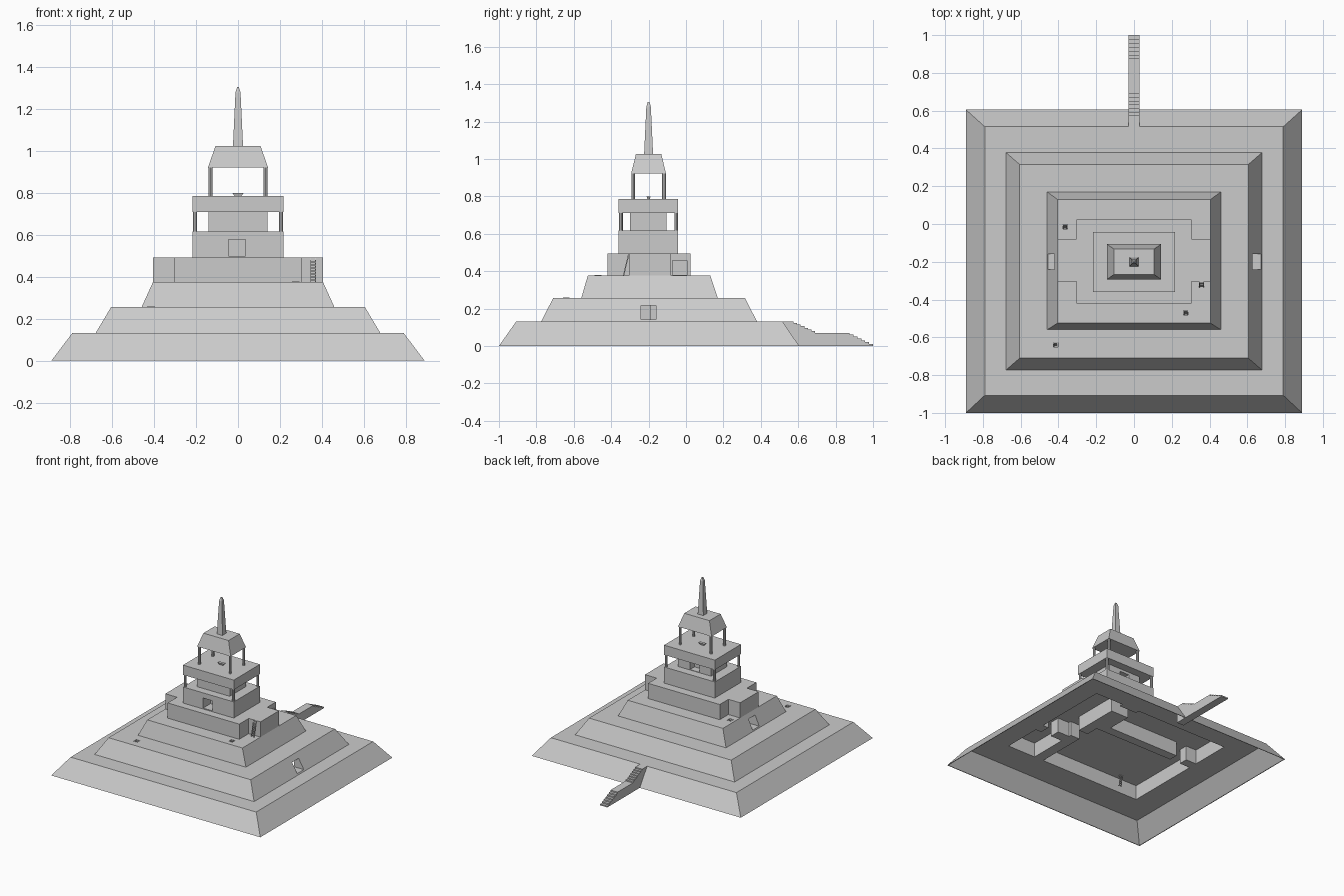
import bpy, bmesh, math
from mathutils import Vector

if "Cube" in bpy.data.objects:
    bpy.data.objects.remove(bpy.data.objects["Cube"])

CY = -0.2  # shared centre of all tiers in y


def make(name, verts, faces):
    me = bpy.data.meshes.new(name)
    me.from_pydata(verts, [], faces)
    bm = bmesh.new()
    bm.from_mesh(me)
    bmesh.ops.recalc_face_normals(bm, faces=bm.faces[:])
    bm.to_mesh(me)
    bm.free()
    ob = bpy.data.objects.new(name, me)
    bpy.context.collection.objects.link(ob)
    return ob


def loft(name, rings):
    """Stack of rectangles (x0, x1, y0, y1, z), capped at both ends."""
    v, f, n = [], [], len(rings)
    for x0, x1, y0, y1, z in rings:
        v += [(x0, y0, z), (x1, y0, z), (x1, y1, z), (x0, y1, z)]
    for k in range(n - 1):
        for i in range(4):
            j = (i + 1) % 4
            f.append((4*k + i, 4*k + j, 4*k + 4 + j, 4*k + 4 + i))
    f += [(3, 2, 1, 0), tuple(range(4*n - 4, 4*n))]
    return make(name, v, f)


def box(name, x0, x1, y0, y1, z0, z1):
    return loft(name, [(x0, x1, y0, y1, z0), (x0, x1, y0, y1, z1)])


def prism(name, pts, lo, hi, place):
    """Extrude a 2D outline between lo and hi; place maps (a, b, t) to xyz."""
    n = len(pts)
    v = [place(a, b, lo) for a, b in pts] + [place(a, b, hi) for a, b in pts]
    f = [(i, (i+1) % n, n + (i+1) % n, n + i) for i in range(n)]
    return make(name, v, f + [tuple(range(n)), tuple(range(n, 2*n))])


def ladder(x, w, foot, head, rungs):
    """Leaning ladder; foot and head are (y, z)."""
    (fy, fz), (hy, hz) = foot, head
    for s in (x - w, x + w - .004):
        prism("ladder_rail", [(fy, fz), (fy + .006, fz), (hy + .006, hz), (hy, hz)],
              s, s + .004, lambda a, b, t: (t, a, b))
    for i in range(rungs):
        k = (i + .7) / (rungs + .4)
        y, z = fy + (hy - fy) * k, fz + (hz - fz) * k
        box("ladder_rung", x - w + .002, x + w - .002, y, y + .006, z - .003, z + .003)


def cut(targets, cutter):
    cutter.hide_render = True
    for t in targets:
        m = t.modifiers.new("cut", 'BOOLEAN')
        m.operation, m.solver, m.object = 'DIFFERENCE', 'EXACT', cutter


# stepped sloping tiers
tier_1 = loft("base_tier", [(-.89, .89, -1, .605, 0), (-.79, .79, -.907, .515, .132)])
tier_2 = loft("second_tier", [(-.68, .68, -.775, .38, .13), (-.605, .605, -.71, .315, .256)])
tier_3 = loft("third_tier", [(-.46, .46, -.56, .17, .255), (-.405, .405, -.525, .13, .376)])

# cross-shaped storey
q = [(.305, -.42), (.305, -.305), (.405, -.305), (.405, -.08), (.305, -.08), (.305, .025)]
cross = prism("cross_storey", q + [(-x, y) for x, y in reversed(q)], .375, .493,
              lambda a, b, t: (a, b, t))

# upper storeys
block = box("upper_storey", -.216, .216, -.36, -.042, .492, .617)
core = box("gallery_core", -.14, .14, -.3, -.105, .616, .711)
slab = box("gallery_roof", -.216, .216, -.36, -.042, .71, .785)
loft("pavilion_roof", [(-.143, .143, -.293, -.107, .922), (-.107, .107, -.268, -.132, 1.025)])
loft("spire", [(-.024, .024, CY-.024, CY+.024, 1.024), (-.012, .012, CY-.012, CY+.012, 1.28),
               (-.004, .004, CY-.004, CY+.004, 1.305)])
loft("roof_basin", [(-.016, .016, CY-.006, CY+.006, .784), (-.026, .026, CY-.011, CY+.011, .8)])

# round corner posts
ring = [(math.cos(i * math.pi / 4), math.sin(i * math.pi / 4)) for i in range(8)]
for sx in (-1, 1):
    for sy in (-1, 1):
        for nm, px, py, z0, z1 in (("gallery_post", .205, .148, .616, .711),
                                   ("pavilion_post", .131, .082, .784, .923)):
            prism(nm, [(sx*px + .01*a, CY + sy*py + .01*b) for a, b in ring], z0, z1,
                  lambda a, b, t: (a, b, t))

# hollow underside of the base
cut([tier_1], loft("base_hollow_cutter", [(-.888, .888, -.998, .603, -.004),
                                          (-.787, .787, -.904, .512, .128)]))

# rooms and linking doorways open to below
rooms = [(-.59, .27, -.68, -.09), (-.59, .2, -.02, .29), (.35, .59, -.3, .29), (.35, .59, -.68, -.38),
         (-.5, -.41, -.1, -.01), (.19, .36, .17, .26), (.45, .54, -.39, -.29), (.26, .36, -.28, -.19)]
for x0, x1, y0, y1 in rooms:
    cut([tier_1, tier_2], box("room_cutter", x0, x1, y0, y1, .1, .24))

# doorways
cut([tier_2], box("east_door_cutter", .57, .75, -.24, -.16, .142, .217))
cut([tier_3], box("west_door_cutter", -.55, -.36, -.24, -.16, .265, .342))
cut([cross], box("notch_door_cutter", .22, .35, -.072, .006, .378, .456))
cut([block], box("front_door_cutter", -.045, .035, -.4, -.27, .5, .577))
cut([core], box("core_door_cutter", -.04, .04, -.16, -.05, .62, .69))

# framed floor hatches with ladders inside
for t, x, y, z in ((tier_2, -.415, -.64, .256), (tier_3, .275, -.47, .376), (tier_3, -.365, -.015, .376)):
    cut([t], box("hatch_cutter", x-.012, x+.012, y-.012, y+.012, z-.1, z+.02))
    ladder(x, .011, (y-.011, z-.1), (y+.005, z-.002), 7)
    for s in (-1, 1):
        box("hatch_frame", x-.018, x+.018, *sorted((y+s*.012, y+s*.018)), z-.002, z+.002)
        box("hatch_frame", *sorted((x+s*.012, x+s*.018)), y-.012, y+.012, z-.002, z+.002)

# ladder against the wing
ladder(.358, .013, (-.337, .375), (-.309, .493), 8)

# entrance stair with two flights and a landing
profile = [(.51, 0), (.51, .132)]
for y0, y1, z0, z1 in ((.575, .69, .132, .07), (.875, 1.0, .07, 0)):
    n = 7
    for i in range(n):
        y = y0 + (y1 - y0) * i / (n - 1)
        profile += [(y, z0 + (z1 - z0) * i / n), (y, z0 + (z1 - z0) * (i + 1) / n)]
prism("entrance_stair", profile, -.03, .03, lambda a, b, t: (t, a, b))

# bake the cuts and remove the cutters
bpy.context.view_layer.update()
dg = bpy.context.evaluated_depsgraph_get()
done = [(o, bpy.data.meshes.new_from_object(o.evaluated_get(dg)))
        for o in bpy.data.objects if o.modifiers]
for o, me in done:
    o.modifiers.clear()
    o.data = me
for o in [o for o in bpy.data.objects if o.name.split(".")[0].endswith("cutter")]:
    bpy.data.objects.remove(o)
